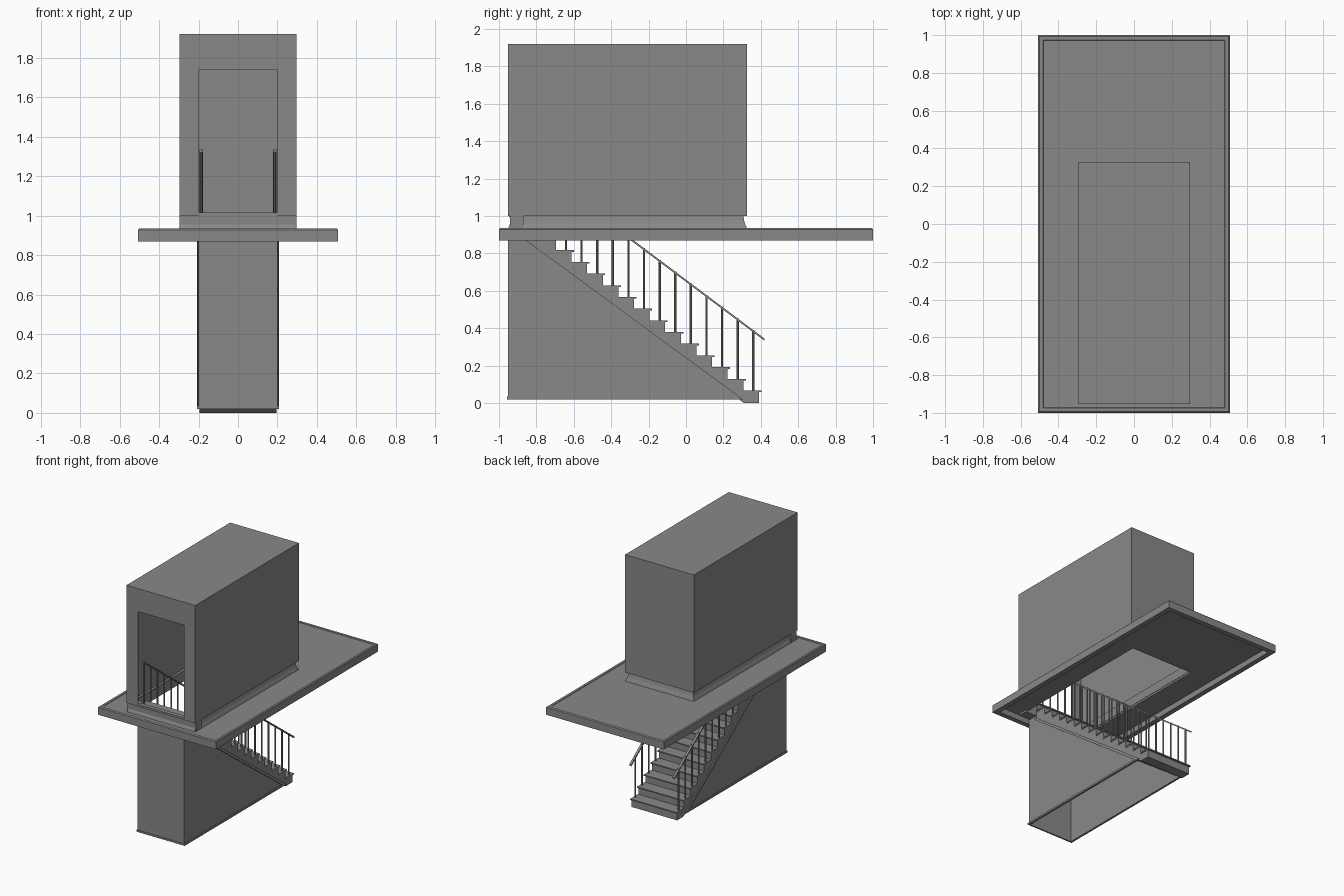
import bpy, bmesh
from mathutils import Vector

cube = bpy.data.objects.get("Cube")
if cube:
    bpy.data.objects.remove(cube, do_unlink=True)

grey = bpy.data.materials.new("plain_grey")
grey.use_nodes = True
colour = (0.25, 0.25, 0.25, 1)
grey.diffuse_color = colour
grey.node_tree.nodes["Principled BSDF"].inputs["Base Color"].default_value = colour


def finish(name, bm):
    bmesh.ops.recalc_face_normals(bm, faces=bm.faces[:])
    mesh = bpy.data.meshes.new(name)
    bm.to_mesh(mesh)
    bm.free()
    mesh.materials.append(grey)
    ob = bpy.data.objects.new(name, mesh)
    bpy.context.collection.objects.link(ob)
    return ob


def prism(name, points, lo, hi, axis="x"):
    """Extrude a flat outline along x (points are y, z) or y (points are x, z)."""
    bm = bmesh.new()
    place = (lambda p, t: (t, *p)) if axis == "x" else (lambda p, t: (p[0], t, p[1]))
    face = bm.faces.new([bm.verts.new(place(p, lo)) for p in points])
    out = bmesh.ops.extrude_face_region(bm, geom=[face])
    shift = Vector(place((0, 0), hi - lo))
    bmesh.ops.translate(bm, vec=shift, verts=[v for v in out["geom"] if isinstance(v, bmesh.types.BMVert)])
    return finish(name, bm)


def box(name, x0, x1, y0, y1, z0, z1):
    return prism(name, [(y0, z0), (y1, z0), (y1, z1), (y0, z1)], x0, x1)


def rings(name, levels):
    """Join rectangles (half width, y0, y1, z) into a closed loop of bands."""
    bm = bmesh.new()
    loops = [[bm.verts.new(c) for c in ((-w, a, z), (w, a, z), (w, b, z), (-w, b, z))]
             for w, a, b, z in levels]
    for one, two in zip(loops, loops[1:] + loops[:1]):
        for i in range(4):
            j = (i + 1) % 4
            bm.faces.new((one[i], one[j], two[j], two[i]))
    return finish(name, bm)


# Main sizes
HALF, FRONT, BACK = 0.297, -0.952, 0.327
SLAB = 0.508
LANDING = -0.87
STEPS, RISE, RUN, FIRST = 16, 0.0625, 0.0835, 0.4
STAIR = 0.2
T = 0.008

# Roof deck with a hollow underside and an opening for the stairs
edge = lambda inset, z: (SLAB - inset, -1 + inset, 1 - inset, z)
hole = lambda z: (0.275, LANDING, 0.315, z)
rings("roof_deck", [hole(0.915), edge(0.04, 0.915), edge(0.04, 0.87), edge(0, 0.87),
                    edge(0, 0.928), edge(0.007, 0.935), edge(0.025, 0.935),
                    edge(0.028, 0.931), hole(0.931)])

# Curved flashing between deck and stair house
cove = [(0.0, 0.93), (0.005, 0.944), (0.012, 0.96), (0.017, 0.98), (0.02, 1.0)]
skirt = [(HALF - d, FRONT + d, BACK - d, z) for d, z in cove]
rings("house_flashing", skirt + [(0.272, FRONT + 0.025, BACK - 0.025, 1.0),
                                 (0.272, FRONT + 0.025, BACK - 0.025, 0.93)])

# Stair house
for side, name in ((-1, "house_right_wall"), (1, "house_left_wall")):
    x0, x1 = sorted((side * HALF, side * (HALF - T)))
    box(name, x0, x1, FRONT, BACK, 1.0, 1.92)
box("house_back_wall", -HALF, HALF, BACK - T, BACK, 1.0, 1.92)
box("house_roof", -HALF, HALF, FRONT, BACK, 1.92 - T, 1.92)
D = 0.198
prism("house_front_wall", [(-HALF, 1.0), (-D, 1.0), (-D, 1.74), (D, 1.74), (D, 1.0),
                           (HALF, 1.0), (HALF, 1.92), (-HALF, 1.92)], FRONT, FRONT + T, "y")
box("door_landing", -HALF, HALF, -0.942, LANDING, 0.9, 1.0)
box("door_sill", -D, D, FRONT, -0.92, 1.0, 1.015)

# Stair body with sloping underside
saw = []
for i in range(STEPS):
    y = FIRST - RUN * i - 0.01
    saw += [(y, RISE * i), (y, RISE * (i + 1) - 0.004)]
prism("stair_body", saw + [(LANDING - 0.02, 0.996), (LANDING - 0.02, 0.88), (0.31, 0.0)],
      -STAIR + 0.004, STAIR - 0.004)

# Treads, balusters and handrails
SLOPE = 0.75
rail_z = lambda y: 0.345 + SLOPE * (0.42 - y)
bal = bmesh.new()
for i in range(STEPS):
    y, z = FIRST - RUN * i, RISE * (i + 1)
    box("tread", -STAIR, STAIR, y - RUN - 0.01, y + 0.003, z - 0.004, z + 0.005)
    py = y - 0.04
    h = rail_z(py) - z
    for side in (-1, 1):
        made = bmesh.ops.create_cone(bal, cap_ends=True, segments=8, radius1=0.006,
                                     radius2=0.006, depth=h)
        bmesh.ops.translate(bal, vec=(side * 0.187, py, z + h / 2), verts=made["verts"])
finish("balusters", bal)
y0, y1 = -0.9, 0.42
for side, name in ((-1, "right_handrail"), (1, "left_handrail")):
    x = side * 0.187
    prism(name, [(y0, rail_z(y0) - 0.012), (y1, rail_z(y1) - 0.012),
                 (y1, rail_z(y1)), (y0, rail_z(y0))], x - 0.009, x + 0.009)

# Enclosure under the stairs, open at the bottom
for side, name in ((-1, "right"), (1, "left")):
    x0, x1 = sorted((side * STAIR, side * (STAIR - T)))
    prism(name + "_enclosure_wall", [(FRONT, 0.02), (0.29, 0.02), (LANDING, 0.87),
                                     (LANDING, 0.92), (FRONT, 0.92)], x0, x1)
    x0, x1 = sorted((side * STAIR, side * (STAIR + 0.008)))
    prism(name + "_sloping_trim", [(0.27, 0.02), (0.305, 0.02), (-0.86, 0.875), (-0.89, 0.875)], x0, x1)
    box(name + "_base_trim", x0, x1, FRONT - 0.004, 0.28, 0.02, 0.034)
box("enclosure_front_wall", -STAIR, STAIR, FRONT, FRONT + T, 0.02, 0.92)
box("front_base_trim", -STAIR, STAIR, FRONT - 0.004, FRONT, 0.02, 0.034)
